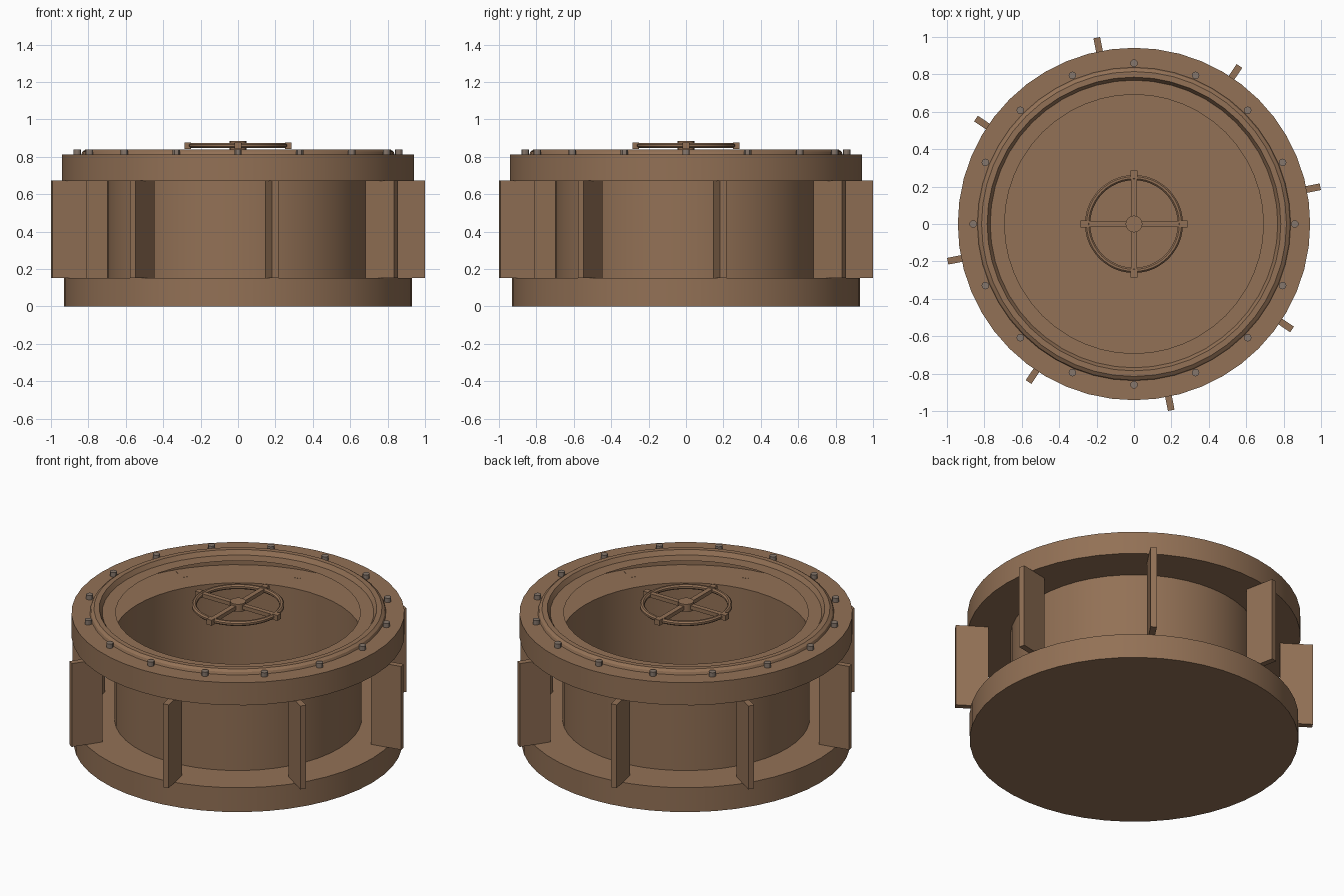
import bpy, bmesh
from math import cos, sin, pi, radians
from mathutils import Matrix

if "Cube" in bpy.data.objects:
    bpy.data.objects.remove(bpy.data.objects["Cube"])


def material(name, rgb):
    m = bpy.data.materials.new(name)
    m.diffuse_color = (*rgb, 1)
    m.use_nodes = True
    m.node_tree.nodes["Principled BSDF"].inputs["Base Color"].default_value = m.diffuse_color
    return m


BROWN = material("rust brown", (0.29, 0.165, 0.092))
GREY = material("bolt grey", (0.24, 0.185, 0.15))


def finish(bm, name, mat, smooth=True):
    me = bpy.data.meshes.new(name)
    bm.to_mesh(me)
    bm.free()
    me.materials.append(mat)
    ob = bpy.data.objects.new(name, me)
    bpy.context.collection.objects.link(ob)
    if smooth:
        bpy.ops.object.select_all(action='DESELECT')
        bpy.context.view_layer.objects.active = ob
        ob.select_set(True)
        bpy.ops.object.shade_smooth_by_angle(angle=radians(30))
    return ob


def lathe(name, profile, mat, n=48, closed=False, cap=False):
    """Revolve (radius, z) points, listed bottom to top along the outside."""
    bm = bmesh.new()
    rings = [[bm.verts.new((r * cos(2 * pi * i / n), r * sin(2 * pi * i / n), z))
              for i in range(n)] for r, z in profile]
    pairs = list(zip(rings, rings[1:]))
    if closed:
        pairs.append((rings[-1], rings[0]))
    for a, b in pairs:
        for i in range(n):
            j = (i + 1) % n
            bm.faces.new((a[i], a[j], b[j], b[i]))
    if cap:
        bm.faces.new(rings[0][::-1])
    return finish(bm, name, mat)


def box(bm, x0, x1, y0, y1, z0, z1, angle):
    m = (Matrix.Rotation(angle, 4, 'Z')
         @ Matrix.Translation(((x0 + x1) / 2, (y0 + y1) / 2, (z0 + z1) / 2))
         @ Matrix.Diagonal((x1 - x0, y1 - y0, z1 - z0, 1)))
    bmesh.ops.create_cube(bm, size=1, matrix=m)


def cylinder(bm, r, z0, z1, n, x=0, y=0):
    bmesh.ops.create_cone(bm, cap_ends=True, segments=n, radius1=r, radius2=r,
                          depth=z1 - z0, matrix=Matrix.Translation((x, y, (z0 + z1) / 2)))


# hollow open-topped shell: base flange, drum, upper flange
lathe("drum_shell", [(0.93, 0), (0.93, 0.152), (0.70, 0.152), (0.70, 0.672),
                     (0.942, 0.672), (0.942, 0.813), (0.692, 0.813)], BROWN, cap=True)

# raised sealing lip on the upper flange
lathe("seal_ring", [(0.838, 0.812), (0.832, 0.828), (0.815, 0.84),
                    (0.785, 0.84), (0.768, 0.812)], BROWN, closed=True)

# radial fins
bm = bmesh.new()
for k in range(8):
    box(bm, 0.83, 1.016, -0.018, 0.018, 0.153, 0.673, radians(11.3 + 45 * k))
finish(bm, "radial_fins", BROWN, smooth=False)

# bolts around the rim
bm = bmesh.new()
for k in range(16):
    a = 2 * pi * k / 16
    cylinder(bm, 0.02, 0.81, 0.84, 12, 0.86 * cos(a), 0.86 * sin(a))
finish(bm, "rim_bolts", GREY)

# handwheel: rim, spokes with end blocks, hub
lathe("wheel_rim", [(0.248 + 0.015 * cos(2 * pi * k / 8 + pi / 8),
                     0.86 + 0.015 * sin(2 * pi * k / 8 + pi / 8)) for k in range(8)],
      BROWN, closed=True)

bm = bmesh.new()
for k in range(4):
    a = k * pi / 2
    box(bm, 0.02, 0.27, -0.015, 0.015, 0.848, 0.872, a)
    box(bm, 0.252, 0.285, -0.018, 0.018, 0.843, 0.877, a)
finish(bm, "wheel_spokes", BROWN, smooth=False)

bm = bmesh.new()
cylinder(bm, 0.045, 0.835, 0.884, 16)
finish(bm, "wheel_hub", BROWN)
